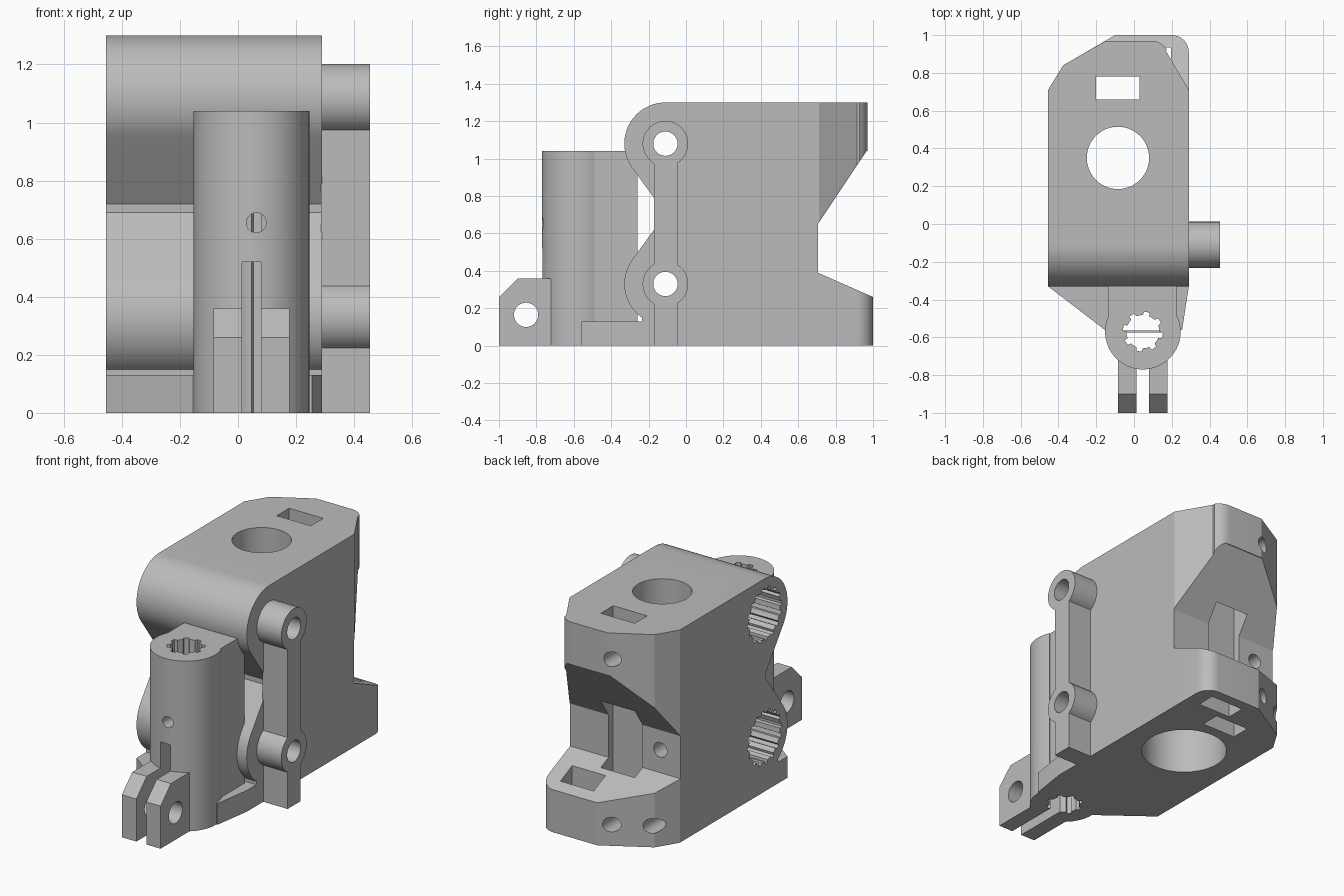
import bpy, bmesh, math

if "Cube" in bpy.data.objects:
    bpy.data.objects.remove(bpy.data.objects["Cube"])

grey = bpy.data.materials.new("plain_grey")
grey.use_nodes = True
grey.diffuse_color = (0.5, 0.5, 0.5, 1)
grey.node_tree.nodes["Principled BSDF"].inputs["Base Color"].default_value = (0.5, 0.5, 0.5, 1)


def prism(name, pts, lo, hi, axis):
    """Extrude a 2D outline: x takes (y, z), y takes (x, z), z takes (x, y)."""
    place = {"x": lambda a, b, h: (h, a, b),
             "y": lambda a, b, h: (a, h, b),
             "z": lambda a, b, h: (a, b, h)}[axis]
    bm = bmesh.new()
    low = [bm.verts.new(place(a, b, lo)) for a, b in pts]
    high = [bm.verts.new(place(a, b, hi)) for a, b in pts]
    bm.faces.new(low)
    bm.faces.new(high)
    for i in range(len(pts)):
        j = (i + 1) % len(pts)
        bm.faces.new((low[i], low[j], high[j], high[i]))
    bmesh.ops.recalc_face_normals(bm, faces=bm.faces)
    mesh = bpy.data.meshes.new(name)
    bm.to_mesh(mesh)
    bm.free()
    mesh.materials.append(grey)
    ob = bpy.data.objects.new(name, mesh)
    bpy.context.collection.objects.link(ob)
    return ob


def arc(cx, cy, r, start, end, n=24):
    return [(cx + r * math.cos(math.radians(start + (end - start) * i / n)),
             cy + r * math.sin(math.radians(start + (end - start) * i / n)))
            for i in range(n + 1)]


def circle(cx, cy, r, n=48):
    return arc(cx, cy, r, 0, 360, n)[:-1]


def rect(a0, a1, b0, b1):
    return [(a0, b0), (a1, b0), (a1, b1), (a0, b1)]


def fluted(cx, cy, inner, outer, teeth):
    """Round outline with evenly spaced grooves."""
    step = 360 / teeth
    pts = []
    for i in range(teeth):
        pts += arc(cx, cy, inner, i * step, (i + 0.5) * step, 3)
        pts += arc(cx, cy, outer, (i + 0.58) * step, (i + 0.92) * step, 2)
    return pts


def combine(target, operation, *tools):
    """Boolean each tool into the target, then discard the tool."""
    for tool in tools:
        mod = target.modifiers.new("cut", "BOOLEAN")
        mod.operation, mod.solver, mod.object = operation, "EXACT", tool
        bpy.context.view_layer.update()
        dg = bpy.context.evaluated_depsgraph_get()
        mesh = bpy.data.meshes.new_from_object(target.evaluated_get(dg))
        target.modifiers.clear()
        target.data = mesh
        bpy.data.objects.remove(tool)


def finish(ob):
    bpy.ops.object.select_all(action="DESELECT")
    ob.select_set(True)
    bpy.context.view_layer.objects.active = ob
    bpy.ops.object.shade_smooth_by_angle(angle=math.radians(25))


LEFT, RIGHT = 0.29, -0.455
ROD_Y, ROD_Z = -0.11, (0.33, 1.08)

# Main body: plan outline trimmed by the two-lobed side profile
body = prism("main_body", [(RIGHT, -0.5), (LEFT, -0.5), (LEFT, 0.71), (0.17, 0.915)]
             + arc(0.09, 0.87, 0.1, 35, 90, 6)
             + [(-0.15, 0.97), (-0.375, 0.84), (RIGHT, 0.71)], -0.1, 1.4, "z")
profile = (arc(ROD_Y, ROD_Z[1], 0.22, 90, 216) + [(-0.12, 0.72), (-0.12, 0.69)]
           + arc(ROD_Y, ROD_Z[0], 0.22, 144, 235)
           + [(-0.236, 0), (0.705, 0), (0.705, 0.65), (0.965, 1.04), (1.05, 1.04), (1.05, 1.3)])
combine(body, "INTERSECT", prism("side_profile", profile, -1, 1, "x"))

# Rear foot with a sloping top
foot = prism("rear_foot", [(RIGHT, 0.62), (LEFT, 0.62)] + arc(0.2, 0.91, 0.09, 0, 90, 8)
             + [(-0.1, 1.0), (-0.375, 0.84), (RIGHT, 0.71)], -0.1, 0.6, "z")
combine(foot, "INTERSECT", prism("foot_profile", [
    (0.5, 0), (1.1, 0), (1.1, 0.216), (0.705, 0.39), (0.5, 0.39)], -1, 1, "x"))
combine(body, "UNION", foot)

# Vertical bore, nut slots, bearing bores and rear screw holes
HX, HY = -0.085, 0.35
combine(body, "DIFFERENCE",
        prism("wide_bore", circle(HX, HY, 0.245), -0.1, 1.12, "z"),
        prism("top_bore", circle(HX, HY, 0.165), 1.0, 1.4, "z"),
        prism("nut_slot", rect(-0.2, 0.03, 0.66, 0.78), -0.1, 1.4, "z"),
        prism("foot_slot", rect(-0.03, 0.195, 0.82, 0.935), -0.1, 0.5, "z"))
for z in ROD_Z:
    combine(body, "DIFFERENCE",
            prism("bearing_bore", fluted(ROD_Y, z, 0.15, 0.165, 16), -0.6, 0.25, "x"),
            prism("rod_hole", circle(ROD_Y, z, 0.065), 0.1, 0.6, "x"))
for x, z, y in ((-0.17, 1.14, 0.72), (-0.17, 0.13, 0.72), (-0.365, 0.13, 0.66), (-0.32, 0.53, 0.55)):
    combine(body, "DIFFERENCE", prism("screw_hole", circle(x, z, 0.045, 24), y, 1.2, "y"))
finish(body)

# Side strut with two round bosses
strut = prism("side_strut", rect(-0.17, -0.045, 0, 1.08), LEFT - 0.005, 0.455, "x")
for z in ROD_Z:
    combine(strut, "UNION", prism("boss", circle(ROD_Y, z, 0.122), LEFT - 0.005, 0.455, "x"))
for z in ROD_Z:
    combine(strut, "DIFFERENCE", prism("rod_hole", circle(ROD_Y, z, 0.065), 0.1, 0.6, "x"))
finish(strut)

# Front column with its base plate and clamp lugs
CX, CY = 0.047, -0.57
column = prism("front_column", [(-0.135, -0.26), (-0.135, -0.49)]
               + arc(CX, CY, 0.2, 156, 384, 40)
               + [(0.225, -0.49), (0.225, -0.26)], 0, 1.04, "z")
plate = prism("base_plate", [(RIGHT, -0.2), (RIGHT, -0.33), (-0.155, -0.56), (0.255, -0.56),
                             (LEFT, -0.33), (LEFT, -0.2)], 0, 0.13, "z")
lugs = prism("clamp_lugs", [(-0.65, 0), (-1, 0), (-1, 0.26), (-0.9, 0.36), (-0.65, 0.36)],
             -0.085, 0.177, "x")
combine(column, "UNION", plate, lugs)
combine(column, "DIFFERENCE",
        prism("fluted_bore", fluted(CX, CY, 0.088, 0.106, 8), -0.1, 1.2, "z"),
        prism("clamp_slot", rect(0.013, 0.08, -0.1, 0.52), -1.1, CY, "y"),
        prism("pin_hole", circle(0.063, 0.655, 0.034, 24), -0.9, CY, "y"),
        prism("lug_hole", circle(-0.855, 0.165, 0.065, 32), -0.3, 0.4, "x"))
finish(column)

# Thin web inside the column bore
prism("bore_web", rect(CX - 0.11, CX + 0.11, -0.575, -0.563), 0.52, 0.6, "z")
